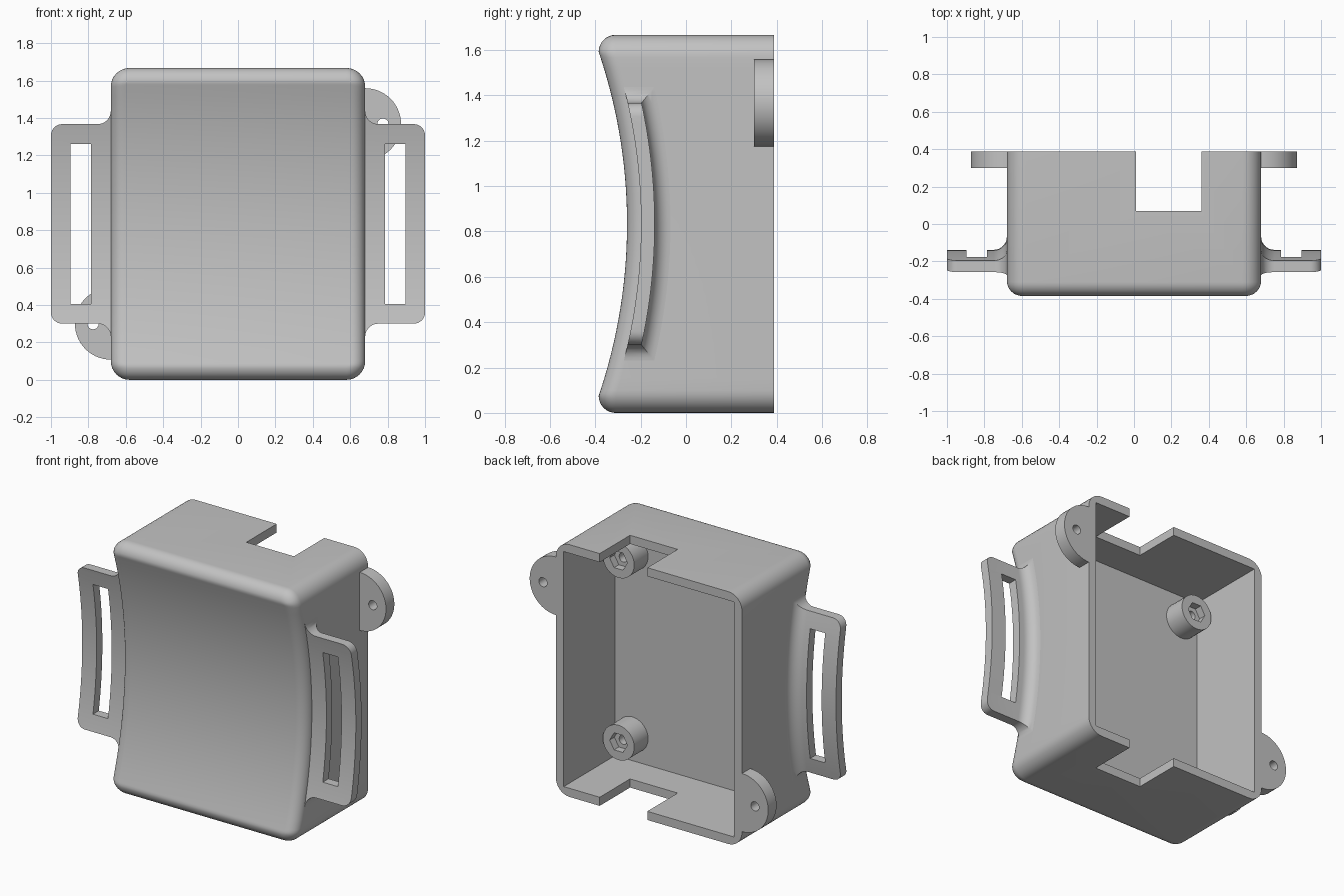
import bpy, bmesh
from math import sin, cos, pi, radians, sqrt

if "Cube" in bpy.data.objects:
    bpy.data.objects.remove(bpy.data.objects["Cube"])

HALF_W, HEIGHT, BACK = 0.68, 1.667, 0.387
MID_Z = HEIGHT / 2
CURVE_R, CURVE_Y = 2.36, -2.62      # concave front: radius and axis position
WALL, FLOOR_Y = 0.057, -0.15
CORNER, EDGE = 0.1, 0.075

grey = bpy.data.materials.new("plain grey plastic")
grey.use_nodes = True
colour = (0.54, 0.54, 0.54, 1)
grey.diffuse_color = colour
grey.node_tree.nodes["Principled BSDF"].inputs["Base Color"].default_value = colour


def make(name, verts, faces):
    mesh = bpy.data.meshes.new(name)
    mesh.from_pydata(verts, [], faces)
    bm = bmesh.new()
    bm.from_mesh(mesh)
    bmesh.ops.recalc_face_normals(bm, faces=bm.faces)
    bm.to_mesh(mesh)
    bm.free()
    mesh.materials.append(grey)
    ob = bpy.data.objects.new(name, mesh)
    bpy.context.collection.objects.link(ob)
    return ob


def side_faces(count, n):
    return [(r * n + k, r * n + (k + 1) % n, (r + 1) * n + (k + 1) % n, (r + 1) * n + k)
            for r in range(count - 1) for k in range(n)]


def loft(name, rings):
    n = len(rings[0])
    verts = [v for ring in rings for v in ring]
    caps = [tuple(range(n)), tuple(range(len(verts) - n, len(verts)))]
    return make(name, verts, side_faces(len(rings), n) + caps)


def prism(name, outline, y0, y1):
    return loft(name, [[(x, y, z) for x, z in outline] for y in (y0, y1)])


def rect(x0, x1, z0, z1):
    return [(x0, z0), (x1, z0), (x1, z1), (x0, z1)]


def arc(cx, cz, r, a0, a1, n=8):
    angles = [radians(a0 + (a1 - a0) * i / n) for i in range(n + 1)]
    return [(cx + r * cos(a), cz + r * sin(a)) for a in angles]


def circle(cx, cz, r, n=32):
    return arc(cx, cz, r, 0, 360, n)[:-1]


def cut(ob, tool, operation='DIFFERENCE'):
    tool.hide_render = True
    mod = ob.modifiers.new("cut", 'BOOLEAN')
    mod.operation, mod.solver, mod.object = operation, 'EXACT', tool
    bpy.context.view_layer.objects.active = ob
    bpy.ops.object.modifier_apply(modifier=mod.name)
    bpy.data.objects.remove(tool)


def smooth(ob):
    bpy.ops.object.select_all(action='DESELECT')
    ob.select_set(True)
    bpy.context.view_layer.objects.active = ob
    bpy.ops.object.shade_smooth_by_angle(angle=radians(30))


def turned(outline, side):
    """Half turn about the middle of the case for the right-hand copy."""
    return outline if side > 0 else [(-x, HEIGHT - z) for x, z in outline]


# Case shell: rounded outline with a softened edge round the concave front
def case_outline(inset):
    r, cx = CORNER - inset, HALF_W - CORNER
    top = HEIGHT - CORNER
    low = arc(cx, CORNER, r, -90, 0)
    high = arc(cx, top, r, 0, 90)
    side = [(HALF_W - inset, CORNER + (top - CORNER) * i / 28) for i in range(1, 28)]
    half = low + side + high
    return half + [(-x, z) for x, z in reversed(half)]


def front_y(z):
    z = min(max(z, EDGE), HEIGHT - EDGE)
    return CURVE_Y + sqrt(CURVE_R ** 2 - (z - MID_Z) ** 2)


rings = [[(x, BACK, z) for x, z in case_outline(0)]]
for step in range(9):
    t = step / 8 * pi / 2
    rings.append([(x, front_y(z) + EDGE * (1 - sin(t)), z)
                  for x, z in case_outline(EDGE * (1 - cos(t)))])
n = len(rings[0])
verts = [v for ring in rings for v in ring]
faces = side_faces(len(rings), n) + [tuple(range(n))]
last = len(verts) - n
faces += [(last + k, last + k + 1, last + n - 2 - k, last + n - 1 - k) for k in range(n // 2 - 1)]
case = make("case_shell", verts, faces)

# Open back and the cable notches through top and bottom walls
inner = HALF_W - WALL
cut(case, prism("cavity", rect(-inner, inner, WALL, HEIGHT - WALL), FLOOR_Y, 1))
cut(case, prism("notch", rect(0.012, 0.36, -0.5, HEIGHT + 0.5), 0.07, 1))
smooth(case)

# Curved strap loops, with a cove where they meet the case
LOW, HIGH = 0.3, HEIGHT - 0.3
for side, label in ((1, "left"), (-1, "right")):
    front_r, back_r, cove = 2.422, 2.482, 0.07
    root = HALF_W - 0.03
    section = [(root, front_r), (1.05, front_r), (1.05, back_r)]
    section += arc(HALF_W + cove, back_r + cove, cove, 270, 180)
    section.append((root, back_r + cove))
    sweep = [-0.27 + 0.54 * i / 28 for i in range(29)]
    strap = loft(label + "_strap_loop",
                 [[(side * x, CURVE_Y + r * cos(a), MID_Z + r * sin(a)) for x, r in section]
                  for a in sweep])
    outline = arc(HALF_W + cove, LOW - cove, cove, 180, 90)
    outline += arc(0.94, LOW + 0.06, 0.06, -90, 0)
    outline += arc(0.94, HIGH - 0.06, 0.06, 0, 90)
    outline += arc(HALF_W + cove, HIGH + cove, cove, 270, 180)
    outline += [(root - 0.01, HIGH + cove), (root - 0.01, LOW - cove)]
    cut(strap, prism("strap_trim", turned(outline, side), -1, 1), 'INTERSECT')
    slot = rect(0.785, 0.895, 0.405, HEIGHT - 0.405)
    cut(strap, prism("strap_slot", turned(slot, side), -1, 1))
    smooth(strap)

# Half-round screw tabs on opposite corners
for side, label in ((1, "left"), (-1, "right")):
    tab_z = HEIGHT - 0.3
    shape = arc(HALF_W, tab_z, 0.192, -90, 90, 28)
    shape += [(HALF_W - 0.03, tab_z + 0.192), (HALF_W - 0.03, tab_z - 0.192)]
    tab = prism(label + "_screw_tab", turned(shape, side), 0.3, BACK)
    cut(tab, prism("tab_hole", turned(circle(0.775, tab_z, 0.03), side), 0, 1))
    smooth(tab)

# Four inner posts with a hexagonal nut pocket and a screw bore
for sx, across in ((1, "left"), (-1, "right")):
    for sz, level in ((1, "upper"), (-1, "lower")):
        x, z = sx * 0.497, MID_Z + sz * 0.602
        post = prism(f"{level}_{across}_post", circle(x, z, 0.115), FLOOR_Y - 0.02, -0.005)
        cut(post, prism("nut_pocket", circle(x, z, 0.065, 6), -0.055, 0.1))
        cut(post, prism("bore", circle(x, z, 0.03), FLOOR_Y, 0.1))
        smooth(post)
